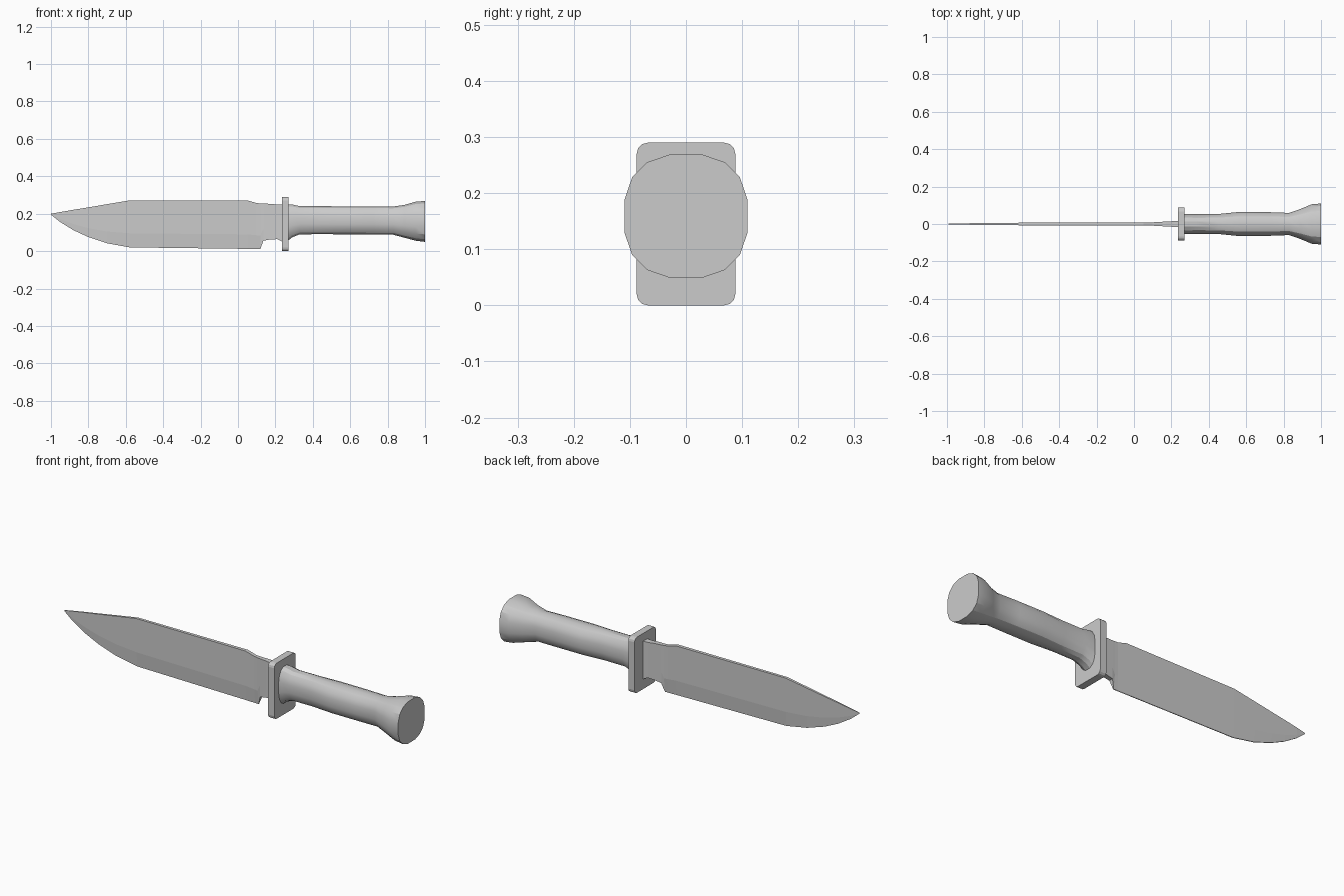
import bpy, bmesh, math

cube = bpy.data.objects.get("Cube")
if cube:
    bpy.data.objects.remove(cube, do_unlink=True)

steel = bpy.data.materials.new("light_grey")
steel.use_nodes = True
GREY = (0.6, 0.6, 0.6, 1)
steel.diffuse_color = GREY
steel.node_tree.nodes["Principled BSDF"].inputs["Base Color"].default_value = GREY


def loft(name, rings, smooth=None):
    """Skin a list of closed rings and cap both ends."""
    bm = bmesh.new()
    loops = [[bm.verts.new(p) for p in ring] for ring in rings]
    n = len(loops[0])
    for a, b in zip(loops, loops[1:]):
        for i in range(n):
            j = (i + 1) % n
            bm.faces.new((a[i], a[j], b[j], b[i]))
    bm.faces.new(loops[0])
    bm.faces.new(loops[-1])
    bmesh.ops.recalc_face_normals(bm, faces=bm.faces[:])
    mesh = bpy.data.meshes.new(name)
    bm.to_mesh(mesh)
    bm.free()
    obj = bpy.data.objects.new(name, mesh)
    bpy.context.collection.objects.link(obj)
    mesh.materials.append(steel)
    if smooth:
        bpy.ops.object.select_all(action='DESELECT')
        obj.select_set(True)
        bpy.context.view_layer.objects.active = obj
        bpy.ops.object.shade_smooth_by_angle(angle=math.radians(smooth))
    return obj


# Blade: x, bottom z, top z, half thickness; thick spine, thin cutting edge
blade = [(-1, .195, .2, .001), (-.95, .155, .209, .003), (-.88, .112, .221, .004),
         (-.8, .075, .234, .005), (-.7, .042, .251, .006), (-.58, .02, .271, .007),
         (.05, .012, .271, .009), (.1, .011, .257, .009), (.12, .011, .255, .01),
         (.135, .055, .254, .011), (.17, .062, .253, .013), (.21, .064, .249, .015),
         (.25, .045, .25, .018)]
rings = []
for x, lo, hi, t in blade:
    edge = .002 if x < .13 else t
    edge = min(edge, t)
    mid = lo + (hi - lo) * .3
    rings.append([(x, -edge, lo), (x, -t, mid), (x, -t, hi),
                  (x, t, hi), (x, t, mid), (x, edge, lo)])
loft("blade", rings)

# Guard: upright plate with clipped round corners
corners = []
W, H, R = .088, .145, .02
for k, (sy, sz) in enumerate([(1, 1), (-1, 1), (-1, -1), (1, -1)]):
    for step in range(4):
        a = math.radians(90 * k + 30 * step)
        corners.append((sy * (W - R) + R * math.cos(a), H + sz * (H - R) + R * math.sin(a)))
loft("guard", [[(x, y, z) for y, z in corners] for x in (.235, .271)])

# Handle: x, half width, bottom z, top z; swells mid-grip and flares to the pommel
grip = [(.26, .052, .05, .25), (.29, .053, .074, .249), (.33, .052, .09, .24),
        (.45, .053, .091, .24), (.57, .065, .09, .239), (.72, .063, .089, .239),
        (.83, .059, .088, .238), (.89, .08, .072, .247), (.95, .105, .056, .264),
        (1, .109, .05, .268)]
SIDES = 16


def rounded(c, power):
    return math.copysign(abs(c) ** power, c)


rings = []
for x, w, lo, hi in grip:
    ring = []
    for i in range(SIDES):
        a = math.tau * (i + .5) / SIDES
        ring.append((x, w * rounded(math.cos(a), .8) * 1.02,
                     (lo + hi) / 2 + (hi - lo) / 2 * rounded(math.sin(a), .8) * 1.02))
    rings.append(ring)
# keep the end cap flat and crisp
loft("handle", rings, smooth=24)
